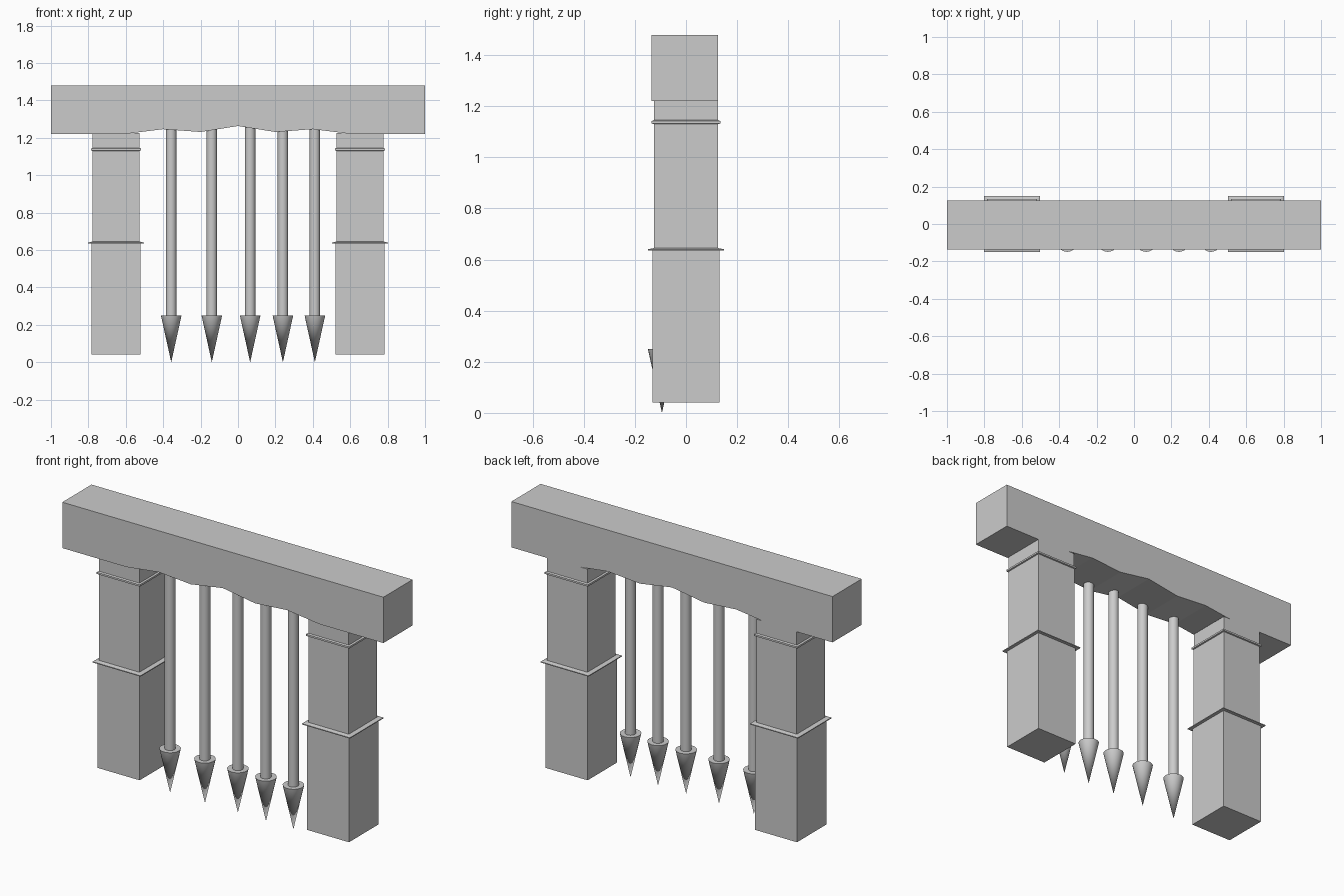
import bpy, bmesh

if "Cube" in bpy.data.objects:
    bpy.data.objects.remove(bpy.data.objects["Cube"])


def make_object(name, bm, smooth=False):
    bmesh.ops.recalc_face_normals(bm, faces=bm.faces[:])
    mesh = bpy.data.meshes.new(name)
    bm.to_mesh(mesh)
    bm.free()
    obj = bpy.data.objects.new(name, mesh)
    bpy.context.collection.objects.link(obj)
    if smooth:
        bpy.ops.object.select_all(action='DESELECT')
        obj.select_set(True)
        bpy.context.view_layer.objects.active = obj
        bpy.ops.object.shade_smooth_by_angle(angle=0.6)
    return obj


def square_pillar(name, cx, sections):
    """Loft square cross-sections given as (z, half width)."""
    bm = bmesh.new()
    rings = [[bm.verts.new((cx + sx * h, sy * h, z))
              for sx, sy in ((-1, -1), (1, -1), (1, 1), (-1, 1))]
             for z, h in sections]
    for a, b in zip(rings, rings[1:]):
        for i in range(4):
            j = (i + 1) % 4
            bm.faces.new((a[i], a[j], b[j], b[i]))
    bm.faces.new(rings[0][::-1])
    bm.faces.new(rings[-1])
    return make_object(name, bm)


def lathe(name, x, y, profile, steps=24):
    """Spin an (r, z) profile about a vertical axis."""
    bm = bmesh.new()
    verts = [bm.verts.new((x + r, y, z)) for r, z in profile]
    edges = [bm.edges.new(p) for p in zip(verts, verts[1:])]
    bmesh.ops.spin(bm, geom=verts + edges, cent=(x, y, 0), axis=(0, 0, 1),
                   angle=6.283185307, steps=steps)
    bmesh.ops.remove_doubles(bm, verts=bm.verts[:], dist=1e-5)
    return make_object(name, bm, smooth=True)


# Lintel beam with a worn, wavy underside
half_wave = [(0, 1.263), (0.2, 1.231), (0.4, 1.246), (0.6, 1.221), (1.0, 1.221)]
under = [(-x, z) for x, z in half_wave[:0:-1]] + half_wave
outline = under + [(1.0, 1.479), (-1.0, 1.479)]
bm = bmesh.new()
face = bm.faces.new([bm.verts.new((x, -0.135, z)) for x, z in outline])
ext = bmesh.ops.extrude_face_region(bm, geom=[face], use_keep_orig=True)
bmesh.ops.translate(bm, vec=(0, 0.26, 0),
                    verts=[v for v in ext['geom'] if isinstance(v, bmesh.types.BMVert)])
make_object("lintel_beam", bm)

# Pillars: base block, mid ledge, shaft, upper trim and neck
sections = [(0.04, 0.131), (0.635, 0.131), (0.635, 0.149), (0.64, 0.149),
            (0.645, 0.126), (1.13, 0.126), (1.132, 0.134), (1.142, 0.134),
            (1.146, 0.125), (1.225, 0.125)]
for side, cx in (("left", -0.652), ("right", 0.652)):
    square_pillar(side + "_pillar", cx, sections)

# Hanging bars with pointed tips
bar_profile = [(0, 1.29), (0.028, 1.29), (0.028, 0.25), (0.055, 0.25), (0, 0.0)]
for i, x in enumerate((-0.357, -0.14, 0.065, 0.24, 0.411)):
    lathe(f"spiked_bar_{i + 1}", x, -0.094, bar_profile)
